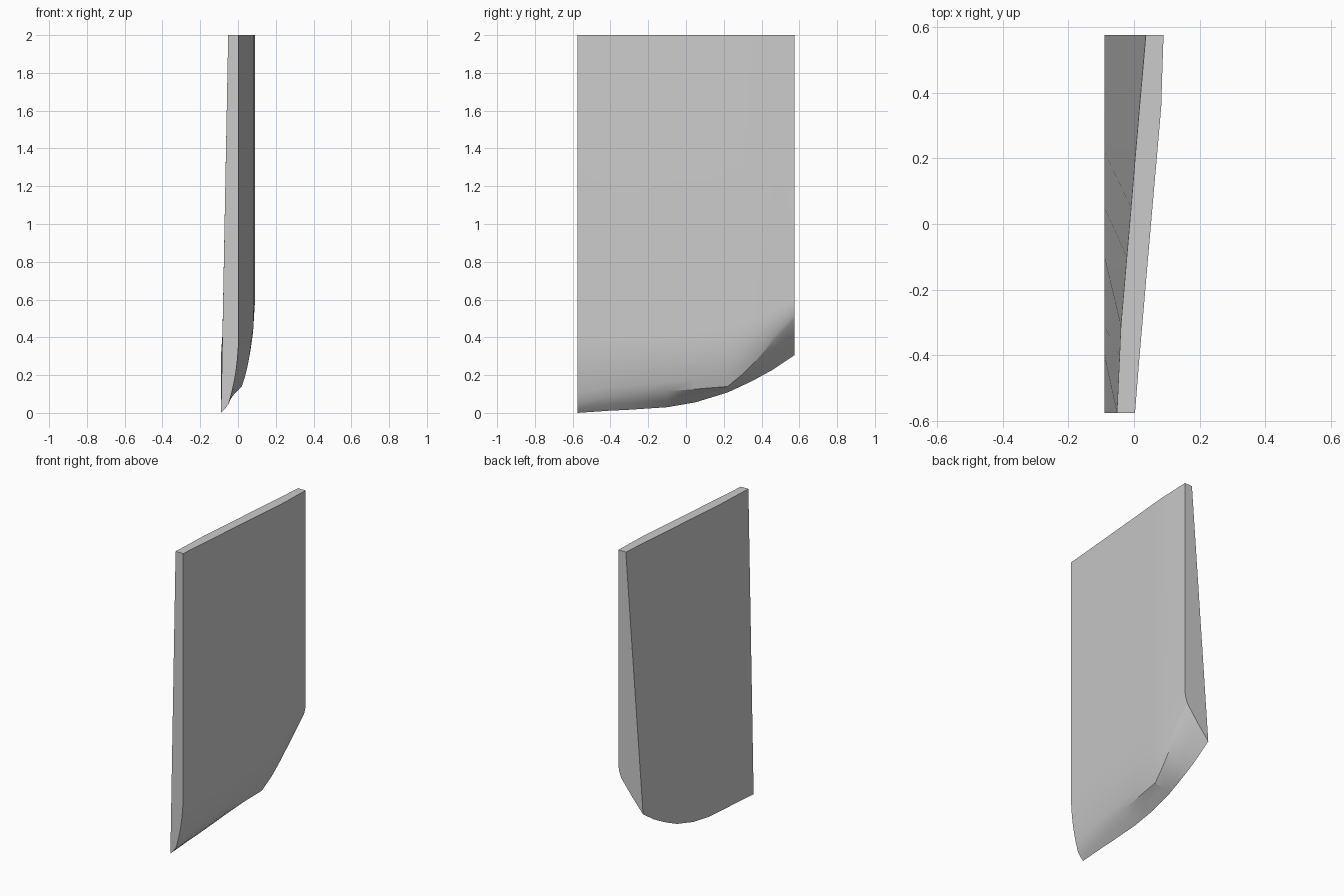
import bpy, bmesh, math

if "Cube" in bpy.data.objects:
    bpy.data.objects.remove(bpy.data.objects["Cube"])

# Cross-sections along y:
# y, top-left x, right face x, bottom z, crease x, crease z, top z of rounding
SECTIONS = [
    (-0.575, -0.052, 0.003, 0.000, -0.050, 0.048, 0.42),
    (-0.40, -0.044, 0.017, 0.012, -0.033, 0.085, 0.42),
    (-0.31, -0.040, 0.025, 0.016, -0.026, 0.093, 0.42),
    (-0.10, -0.022, 0.043, 0.030, -0.008, 0.115, 0.42),
    (0.05, -0.009, 0.056, 0.056, 0.005, 0.126, 0.43),
    (0.22, 0.005, 0.071, 0.108, 0.020, 0.140, 0.45),
    (0.30, 0.012, 0.078, 0.145, 0.033, 0.205, 0.48),
    (0.36, 0.017, 0.083, 0.174, 0.042, 0.265, 0.50),
    (0.46, 0.026, 0.086, 0.229, 0.055, 0.375, 0.55),
    (0.575, 0.036, 0.090, 0.306, 0.067, 0.500, 0.60),
]
LEFT, TOP, STEPS = -0.09, 2.0, 6


def profile(xl, xr, zb, xc, zc, zt):
    """Closed outline in x, z: left edge, lower bevel, rounding, right edge."""
    pts = [(xl, TOP), (LEFT, zb), ((LEFT + xc) / 2, (zb + zc) / 2 - 0.004)]
    zm = zc + 0.45 * (zt - zc)
    for i in range(STEPS + 1):
        t = i / STEPS
        a, b, c = (1 - t) ** 2, 2 * t * (1 - t), t * t
        pts.append((a * xc + b * xr + c * xr, a * zc + b * zm + c * zt))
    return pts + [(xr, TOP)]


# Blade slab lofted through the sections
bm = bmesh.new()
rings = [[bm.verts.new((x, s[0], z)) for x, z in profile(*s[1:])] for s in SECTIONS]
for a, b in zip(rings, rings[1:]):
    for i in range(len(a)):
        j = (i + 1) % len(a)
        bm.faces.new((a[i], a[j], b[j], b[i]))
bm.faces.new(rings[0])
bm.faces.new(rings[-1])
bmesh.ops.recalc_face_normals(bm, faces=bm.faces)

mesh = bpy.data.meshes.new("blade_slab")
bm.to_mesh(mesh)
bm.free()
blade = bpy.data.objects.new("blade_slab", mesh)
bpy.context.collection.objects.link(blade)
bpy.context.view_layer.objects.active = blade
blade.select_set(True)
bpy.ops.object.shade_smooth_by_angle(angle=math.radians(25))
